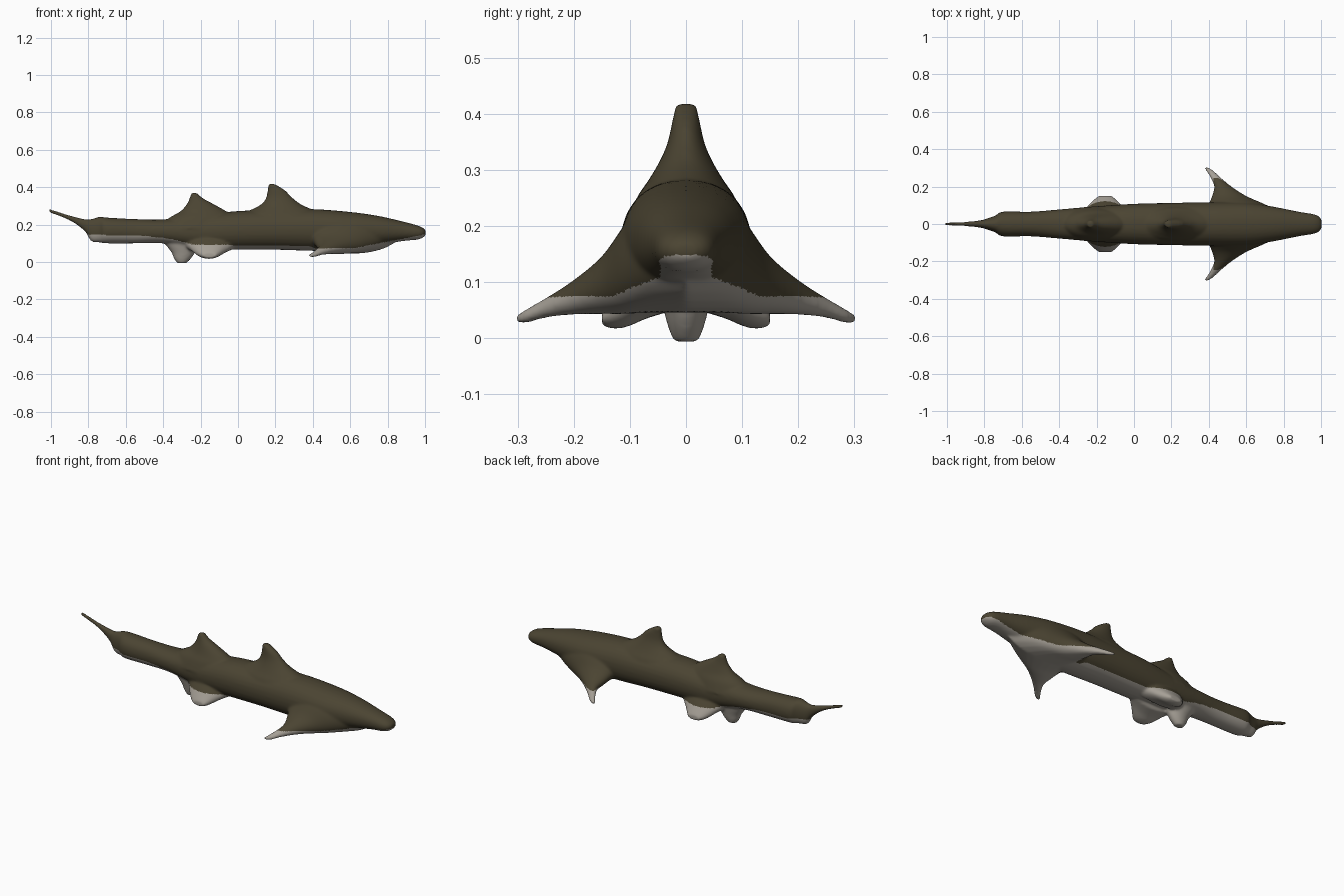
import bpy
import bmesh
from math import sin, cos, pi, copysign
from mathutils import Vector

default_cube = bpy.data.objects.get("Cube")
if default_cube:
    bpy.data.objects.remove(default_cube, do_unlink=True)


def make_material(name, colour):
    mat = bpy.data.materials.new(name)
    mat.use_nodes = True
    mat.diffuse_color = (*colour, 1)
    shader = mat.node_tree.nodes["Principled BSDF"]
    shader.inputs["Base Color"].default_value = (*colour, 1)
    shader.inputs["Roughness"].default_value = 0.8
    return mat


def refine(stations, steps):
    """Catmull-Rom interpolation between neighbouring stations."""
    rows = [Vector(s) for s in stations]
    result = []
    for i in range(len(rows) - 1):
        before, a, b = rows[max(i - 1, 0)], rows[i], rows[i + 1]
        after = rows[min(i + 2, len(rows) - 1)]
        for k in range(steps):
            t = k / steps
            result.append(a + (b - before) * (t / 2)
                          + (before * 2 - a * 5 + b * 4 - after) * (t * t / 2)
                          + (a * 3 - before - b * 3 + after) * (t ** 3 / 2))
    return result + [rows[-1]]


def loft(bm, stations, place, steps=5, sides=28, power=1.0):
    """Skin closed elliptical sections; place(station, u, v) gives a point."""
    rings = []
    for station in refine(stations, steps):
        ring = []
        for k in range(sides):
            c, s = cos(2 * pi * k / sides), sin(2 * pi * k / sides)
            u = copysign(abs(c) ** power, c)
            v = copysign(abs(s) ** power, s)
            ring.append(bm.verts.new(place(station, u, v)))
        rings.append(ring)
    for a, b in zip(rings, rings[1:]):
        for k in range(sides):
            n = (k + 1) % sides
            bm.faces.new((a[k], a[n], b[n], b[k]))
    bm.faces.new(rings[0])
    bm.faces.new(rings[-1])


def body_point(s, u, v):
    x, half_width, bottom, top = s
    return x, half_width * u, (bottom + top) / 2 + (top - bottom) / 2 * v


def upright_point(s, u, v):
    z, back, front, half_width = s
    return (back + front) / 2 + (front - back) / 2 * u, half_width * v, z


def side_point(sign):
    def place(s, u, v):
        y, back, front, low, high = s
        return ((back + front) / 2 + (front - back) / 2 * u, sign * y,
                (low + high) / 2 + (high - low) / 2 * v)
    return place


# Trunk and tail stations: x, half width, bottom, top
trunk = [
    (-1.01, .008, .265, .285), (-.9, .012, .222, .25), (-.82, .02, .165, .23),
    (-.785, .03, .112, .23), (-.74, .045, .105, .242), (-.7, .066, .1, .238),
    (-.55, .066, .1, .23), (-.4, .078, .1, .228), (-.2, .095, .068, .25),
    (0, .108, .066, .273), (.2, .113, .066, .278), (.4, .116, .06, .283),
    (.6, .115, .06, .268), (.75, .092, .09, .247), (.88, .066, .112, .217),
    (.96, .053, .12, .196), (.99, .04, .132, .182), (1.004, .02, .145, .168)]

# Upright fins: height, rear x, front x, half width
front_dorsal = [
    (.2, -.02, .5, .108), (.25, 0, .47, .088), (.28, .07, .4, .068),
    (.31, .125, .335, .05), (.345, .15, .29, .034), (.385, .158, .25, .025),
    (.418, .163, .195, .019)]
rear_dorsal = [
    (.18, -.42, 0, .095), (.235, -.37, -.02, .075), (.27, -.31, -.06, .055),
    (.31, -.274, -.13, .037), (.34, -.26, -.185, .025),
    (.37, -.25, -.22, .018)]
anal_fin = [
    (.14, -.42, -.18, .06), (.09, -.385, -.21, .05), (.05, -.355, -.23, .04),
    (.02, -.343, -.25, .032), (-.006, -.325, -.275, .022)]

# Paired fins: sideways y, rear x, front x, low z, high z
pectoral = [
    (0, .36, .86, .045, .24), (.07, .38, .77, .045, .235),
    (.11, .40, .69, .043, .2), (.15, .417, .60, .043, .146),
    (.2, .428, .522, .042, .104), (.25, .408, .462, .036, .072),
    (.285, .385, .425, .026, .052), (.304, .375, .395, .024, .042)]
pelvic = [
    (.02, -.31, .02, .05, .17), (.07, -.27, -.03, .035, .15),
    (.105, -.24, -.07, .02, .115), (.13, -.215, -.095, .017, .08),
    (.15, -.19, -.115, .022, .05)]

bm = bmesh.new()
loft(bm, trunk, body_point, power=.92)
for fin in (front_dorsal, rear_dorsal, anal_fin):
    loft(bm, fin, upright_point)
for sign in (1, -1):
    for fin in (pectoral, pelvic):
        loft(bm, fin, side_point(sign))
bmesh.ops.recalc_face_normals(bm, faces=bm.faces)
mesh = bpy.data.meshes.new("shark_body")
bm.to_mesh(mesh)
bm.free()
shark = bpy.data.objects.new("shark_body", mesh)
bpy.context.scene.collection.objects.link(shark)

# Fuse trunk and fins into one soft skin
remesh = shark.modifiers.new("fuse", 'REMESH')
remesh.mode = 'VOXEL'
remesh.voxel_size = .006
soften = shark.modifiers.new("soften", 'SMOOTH')
soften.factor = .5
soften.iterations = 12
graph = bpy.context.evaluated_depsgraph_get()
skin = bpy.data.meshes.new_from_object(shark.evaluated_get(graph))
shark.modifiers.clear()
shark.data = skin
skin.name = "shark_skin"

# Dark back, pale belly below a waterline that varies along the body
skin.materials.clear()
skin.materials.append(make_material("olive_brown_back", (.07, .058, .032)))
skin.materials.append(make_material("pale_grey_belly", (.38, .35, .305)))
waterline = [(-.82, .147), (-.5, .14), (-.36, .125), (-.24, .093),
             (.38, .085), (.42, .072), (.62, .074), (.8, .11), (1.01, .15)]


def line_height(x):
    for (x0, z0), (x1, z1) in zip(waterline, waterline[1:]):
        if x0 <= x <= x1:
            return z0 + (z1 - z0) * (x - x0) / (x1 - x0)
    return 0


for face in skin.polygons:
    face.use_smooth = True
    face.material_index = int(face.center.z < line_height(face.center.x))
